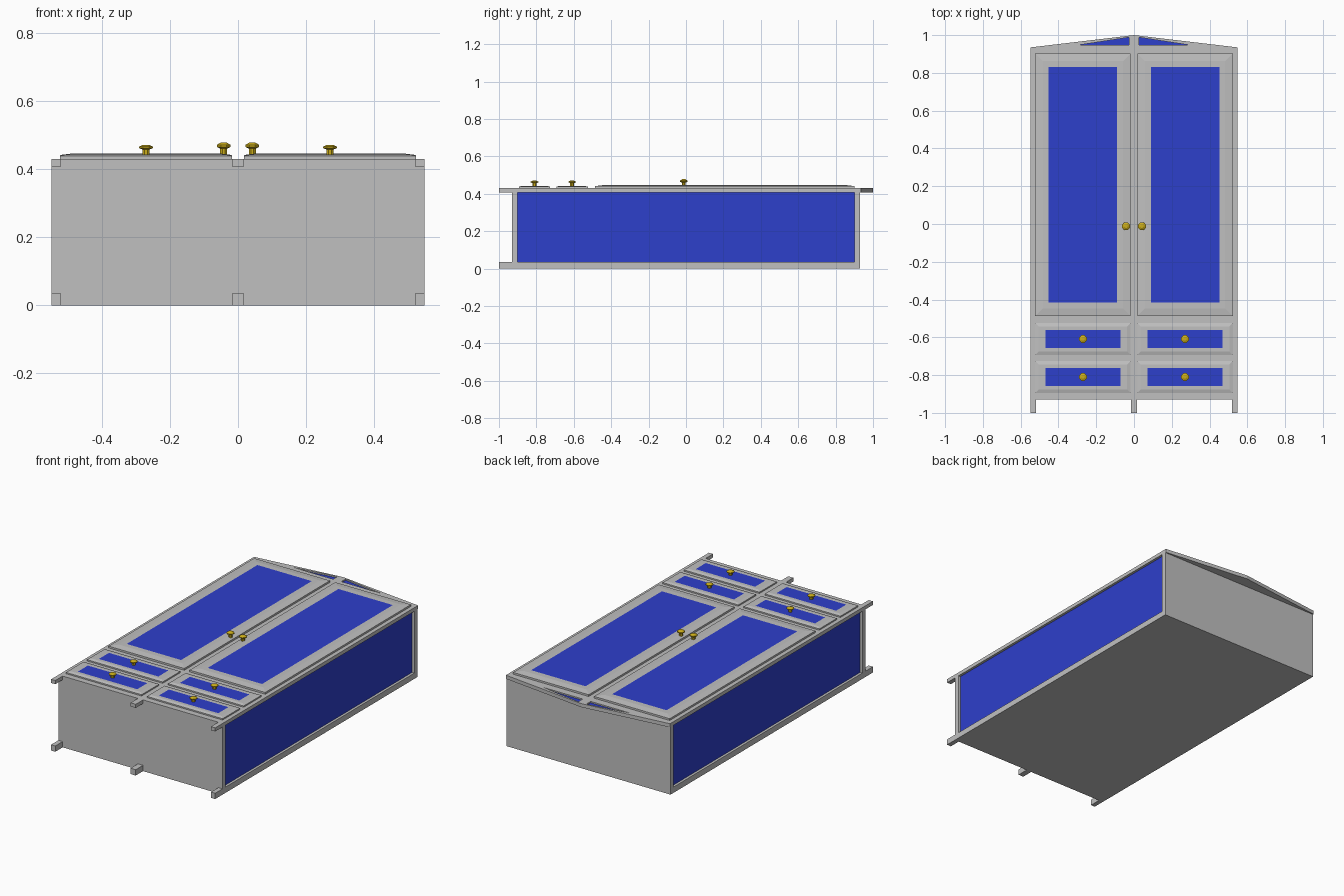
import bpy, bmesh, math

if "Cube" in bpy.data.objects:
    bpy.data.objects.remove(bpy.data.objects["Cube"])


def material(name, rgb):
    m = bpy.data.materials.new(name)
    m.diffuse_color = (*rgb, 1)
    m.use_nodes = True
    m.node_tree.nodes["Principled BSDF"].inputs["Base Color"].default_value = m.diffuse_color
    return m


GREY = material("grey_wood", (0.53, 0.53, 0.53))
BLUE = material("blue_panel", (0.027, 0.05, 0.6))
GOLD = material("gold_knob", (0.6, 0.42, 0.01))


def finish(name, bm, mats):
    bmesh.ops.recalc_face_normals(bm, faces=bm.faces[:])
    me = bpy.data.meshes.new(name)
    bm.to_mesh(me)
    bm.free()
    for m in mats:
        me.materials.append(m)
    ob = bpy.data.objects.new(name, me)
    bpy.context.collection.objects.link(ob)
    return ob


def prism(name, pts, z0, z1, mats=(GREY,), rule=None):
    """Extrude a flat outline from z0 to z1; rule picks faces for material 1."""
    bm = bmesh.new()
    f = bm.faces.new([bm.verts.new((x, y, z0)) for x, y in pts])
    r = bmesh.ops.extrude_face_region(bm, geom=[f])
    for v in r["geom"]:
        if isinstance(v, bmesh.types.BMVert):
            v.co.z = z1
    bmesh.ops.recalc_face_normals(bm, faces=bm.faces[:])
    bm.normal_update()
    if rule:
        for f in bm.faces:
            f.material_index = int(rule(f.normal))
    return finish(name, bm, mats)


def box(name, x0, x1, y0, y1, z0, z1, **kw):
    return prism(name, [(x0, y0), (x1, y0), (x1, y1), (x0, y1)], z0, z1, **kw)


def fielded_panel(name, x0, x1, y0, y1, bevel, rim, z0, z1, z2):
    """Slab with a shallow sloped border and a blue inset field."""
    bm = bmesh.new()
    rings = []
    for d, z in ((0, z0), (0, z1), (bevel, z2), (rim, z2)):
        rings.append([bm.verts.new(p) for p in (
            (x0 + d, y0 + d, z), (x1 - d, y0 + d, z),
            (x1 - d, y1 - d, z), (x0 + d, y1 - d, z))])
    bm.faces.new(rings[0][::-1])
    for a, b in zip(rings, rings[1:]):
        for i in range(4):
            j = (i + 1) % 4
            bm.faces.new((a[i], a[j], b[j], b[i]))
    bm.faces.new(rings[-1]).material_index = 1
    return finish(name, bm, (GREY, BLUE))


def knob(name, x, y, z, r, h, sides=8):
    """Turned knob: stem, flared cap, low cone top."""
    bm = bmesh.new()
    prof = [(0.5 * r, 0), (0.5 * r, 0.5 * h), (r, 0.65 * h), (r, 0.8 * h), (0.4 * r, h)]
    rings = [[bm.verts.new((x + pr * math.cos(t), y + pr * math.sin(t), z + pz))
              for t in (2 * math.pi * (i + 0.5) / sides for i in range(sides))]
             for pr, pz in prof]
    for a, b in zip(rings, rings[1:]):
        for i in range(sides):
            j = (i + 1) % sides
            bm.faces.new((a[i], a[j], b[j], b[i]))
    bm.faces.new(rings[0][::-1])
    bm.faces.new(rings[-1])
    return finish(name, bm, (GOLD,))


W, CORE, H, E = 0.548, 0.533, 0.43, 0.93

# Carcass with blue sides
box("carcass", -CORE, CORE, -E, E, 0, H, mats=(GREY, BLUE),
    rule=lambda n: abs(n.x) > 0.5)

for s, side in ((-1, "left"), (1, "right")):
    # Side frame rails and end posts
    xa, xb = sorted((s * CORE, s * W))
    box(side + "_back_rail", xa, xb, -E, E, 0, 0.035)
    box(side + "_front_rail", xa, xb, -E, E, 0.408, H)
    for e, end in ((-1, "bottom"), (1, "top")):
        ya, yb = sorted((e * 0.9, e * E))
        box(f"{side}_{end}_rail", xa, xb, ya, yb, 0.035, 0.408)

    # Door and drawers
    xa, xb = sorted((s * 0.018, s * 0.523))
    fielded_panel(side + "_door", xa, xb, -0.487, 0.902, 0.04, 0.071, H, 0.441, 0.446)
    knob(side + "_door_knob", s * 0.042, -0.012, 0.441, 0.022, 0.037)
    for row, yc in (("upper", -0.609), ("lower", -0.81)):
        fielded_panel(f"{side}_{row}_drawer", xa, xb, yc - 0.084, yc + 0.084,
                      0.018, 0.036, H, 0.438, 0.443)
        # Widen the drawer's blue field margin at its ends
        me = bpy.data.objects[f"{side}_{row}_drawer"].data
        for v in me.vertices[12:16]:
            v.co.x += 0.018 if v.co.x < s * 0.27 else -0.018
        knob(f"{side}_{row}_drawer_knob", s * 0.27, yc, 0.443, 0.022, 0.028)

    # Half of the pediment: frame pieces around a recessed blue triangle
    A, B, C, D = (0, E), (W, E), (W, 0.935), (0, 1.0)
    P, Q, R = (0.027, 0.947), (0.295, 0.947), (0.027, 0.988)
    for part, pts in (("rail", (A, B, C, Q, P)), ("slope", (Q, C, D, R)),
                      ("post", (D, A, P, R))):
        prism(f"{side}_pediment_{part}", [(s * x, y) for x, y in pts], 0.408, H)
    prism(side + "_pediment_panel", [(s * x, y) for x, y in (P, Q, R)], 0.408, 0.422,
          mats=(GREY, BLUE), rule=lambda n: n.z > 0.5)

# Feet: three at the front face, three at the back
for xa, xb, pos in ((-W, -0.52, "left"), (-0.017, 0.017, "centre"), (0.52, W, "right")):
    box(pos + "_front_foot", xa, xb, -1.0, -E, 0.408, H)
    box(pos + "_back_foot", xa, xb, -1.0, -E, 0, 0.035)
